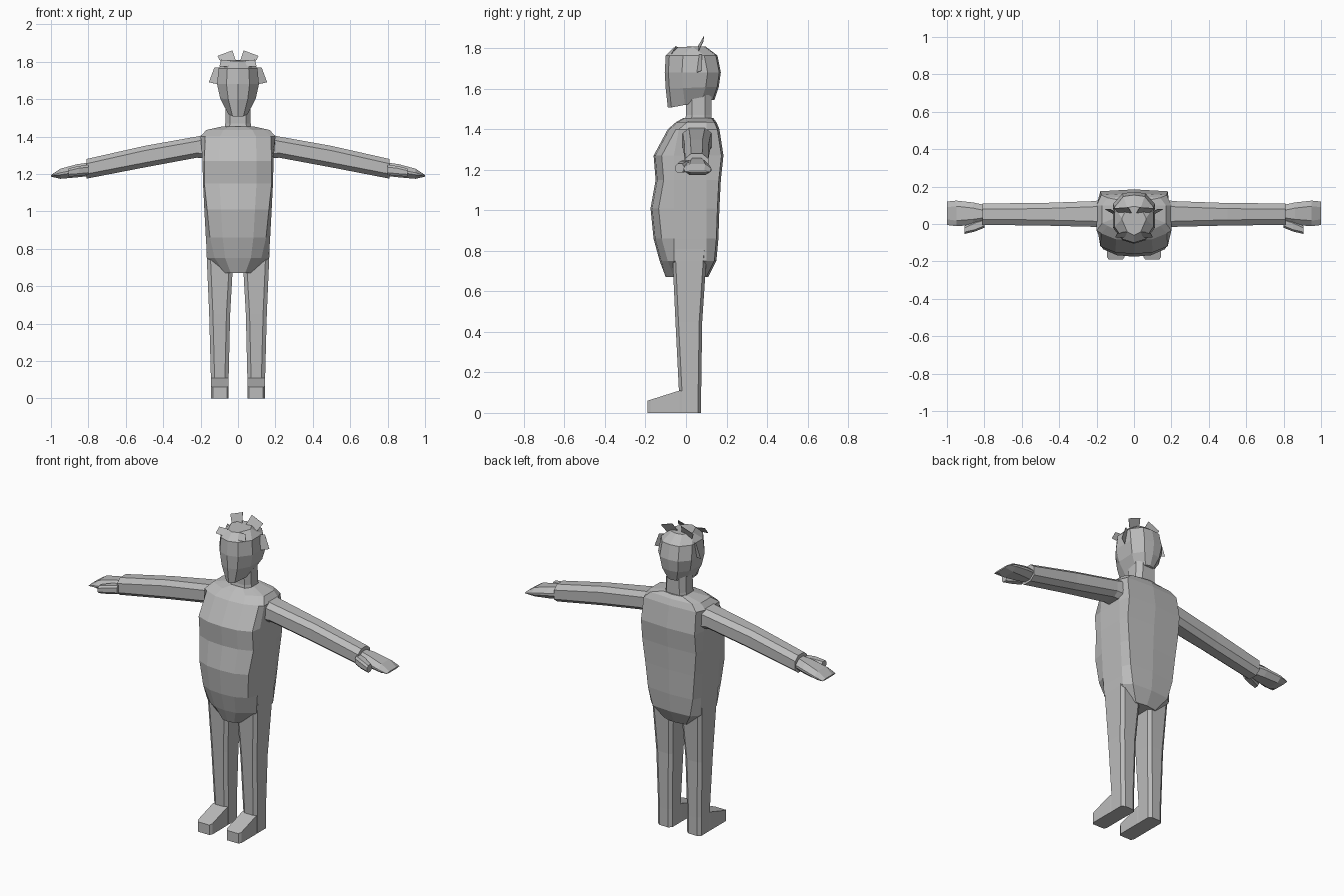
import bpy, bmesh

mat = bpy.data.materials.new("plain grey")
mat.diffuse_color = (0.5, 0.5, 0.5, 1)


def finish(name, bm, mirror=False):
    bmesh.ops.recalc_face_normals(bm, faces=bm.faces)
    me = bpy.data.meshes.new(name)
    bm.to_mesh(me)
    bm.free()
    me.materials.append(mat)
    ob = bpy.data.objects.new(name, me)
    bpy.context.collection.objects.link(ob)
    if mirror:
        ob.modifiers.new("Mirror", 'MIRROR').use_mirror_merge = False
    return ob


def loft(name, rings, mirror=False):
    """Skin a list of equal-length rings and cap both ends."""
    bm = bmesh.new()
    vs = [[bm.verts.new(p) for p in r] for r in rings]
    n = len(vs[0])
    for a, b in zip(vs, vs[1:]):
        for i in range(n):
            j = (i + 1) % n
            bm.faces.new((a[i], a[j], b[j], b[i]))
    bm.faces.new(vs[0])
    bm.faces.new(vs[-1])
    return finish(name, bm, mirror)


def whole(half):
    """Close a half ring that starts and ends on x = 0."""
    return half + [(-x, y, z) for x, y, z in half[-2:0:-1]]


def chamfered(a0, a1, b0, b1, ca, cb):
    """Rectangle with cut corners, in two dimensions."""
    return [(a0 + ca, b0), (a1 - ca, b0), (a1, b0 + cb), (a1, b1 - cb),
            (a1 - ca, b1), (a0 + ca, b1), (a0, b1 - cb), (a0, b0 + cb)]


# Torso: z, corner half width, side half width, front y, back y
rings = []
for z, xc, xs, yf, yb in [
        (0.67, 0.07, 0.08, -0.10, 0.11), (0.75, 0.125, 0.165, -0.13, 0.15),
        (0.86, 0.15, 0.172, -0.16, 0.16), (1.01, 0.165, 0.18, -0.175, 0.165),
        (1.15, 0.18, 0.187, -0.15, 0.172), (1.27, 0.18, 0.19, -0.16, 0.185),
        (1.40, 0.175, 0.20, -0.09, 0.165), (1.435, 0.14, 0.17, -0.05, 0.15),
        (1.455, 0.065, 0.08, -0.015, 0.135)]:
    s0, s1 = max(-0.06, yf + 0.055), min(0.10, yb - 0.03)
    rings.append(whole([(0, yf, z), (xc * 0.55, yf + 0.008, z),
                        (xc, min(yf + 0.04, s0), z), (xs, s0, z), (xs, s1, z),
                        (xc, yb - 0.01, z), (0, yb, z)]))
loft("torso", rings)

# Neck
loft("neck", [[(x, y, z) for x, y in chamfered(-w, w, y0, 0.125, 0.025, 0.03)]
              for z, w, y0 in [(1.42, 0.075, -0.01), (1.47, 0.068, 0.0),
                               (1.57, 0.065, 0.0)]])

# Head: z, half width, front y, back y, rise of the back
rings = []
for z, w, yf, yb, dz in [
        (1.508, 0.052, -0.09, 0.14, 0.037), (1.60, 0.095, -0.10, 0.162, 0.01),
        (1.68, 0.112, -0.105, 0.172, 0), (1.765, 0.104, -0.10, 0.155, 0),
        (1.805, 0.065, -0.06, 0.095, 0.005)]:
    rings.append(whole([(0, yf, z), (w * 0.55, yf + 0.018, z),
                        (w, yf + 0.085, z + dz / 3),
                        (w, yb - 0.065, z + dz * 0.8),
                        (w * 0.55, yb - 0.008, z + dz), (0, yb, z + dz)]))
loft("head", rings)

# Hair tufts: thin flat plates fanned over the crown
tufts = {
    "crown_tuft": [(0.01, 0.055, 1.80), (0.03, 0.09, 1.86),
                   (0.11, 0.085, 1.83), (0.075, 0.055, 1.77)],
    "side_tuft": [(0.08, 0.055, 1.77), (0.125, 0.08, 1.77),
                  (0.155, 0.08, 1.69), (0.11, 0.055, 1.68)],
    "front_tuft": [(0.03, -0.07, 1.77), (0.04, -0.04, 1.805),
                   (0.09, -0.05, 1.81), (0.10, -0.07, 1.775)],
}
for name, pts in tufts.items():
    bm = bmesh.new()
    bm.faces.new([bm.verts.new(p) for p in pts])
    ob = finish(name, bm, True)
    sol = ob.modifiers.new("Solidify", 'SOLIDIFY')
    sol.thickness = 0.002

# Arms: x, y range, z range
loft("arm", [[(x, y, z) for y, z in chamfered(y0, y1, z0, z1, 0.03, 0.025)]
             for x, y0, y1, z0, z1 in [
                 (0.15, -0.02, 0.13, 1.28, 1.415), (0.22, -0.015, 0.122, 1.287, 1.40),
                 (0.50, -0.008, 0.112, 1.235, 1.35),
                 (0.81, -0.005, 0.11, 1.175, 1.28)]], True)

# Hands: flat mitts that close to a wedge at the tip
loft("hand", [[(x, y, z) for y, z in chamfered(y0, y1, z0, z1, 0.03, (z1 - z0) * 0.4)]
              for x, y0, y1, z0, z1 in [
                  (0.79, 0.005, 0.10, 1.19, 1.262), (0.86, -0.005, 0.115, 1.182, 1.252),
                  (0.95, -0.012, 0.125, 1.174, 1.228),
                  (1.0, -0.005, 0.12, 1.186, 1.194)]], True)

# Thumbs
loft("thumb", [[(x, y, z) for y, z in chamfered(y0, y1, z0, z1, 0.01, 0.012)]
               for x, y0, y1, z0, z1 in [
                   (0.80, -0.02, 0.03, 1.195, 1.248), (0.85, -0.04, 0.015, 1.19, 1.243),
                   (0.905, -0.053, -0.01, 1.186, 1.23)]], True)

# Legs: z, x range, y range
loft("leg", [[(x, y, z) for x, y in chamfered(x0, x1, y0, y1, 0.02, 0.015)]
             for z, x0, x1, y0, y1 in [
                 (0.0, 0.05, 0.145, -0.035, 0.075), (0.11, 0.05, 0.145, -0.035, 0.075),
                 (0.45, 0.042, 0.154, -0.052, 0.08), (0.75, 0.025, 0.167, -0.066, 0.10),
                 (0.85, 0.02, 0.17, -0.066, 0.11)]], True)

# Feet: sloping from ankle to toe
loft("foot", [[(x0, y, 0), (x1, y, 0), (x1, y, h), (x0, y, h)]
              for y, x0, x1, h in [(0.06, 0.06, 0.135, 0.10), (-0.033, 0.05, 0.145, 0.11),
                                   (-0.175, 0.05, 0.145, 0.065),
                                   (-0.19, 0.06, 0.135, 0.06)]], True)
